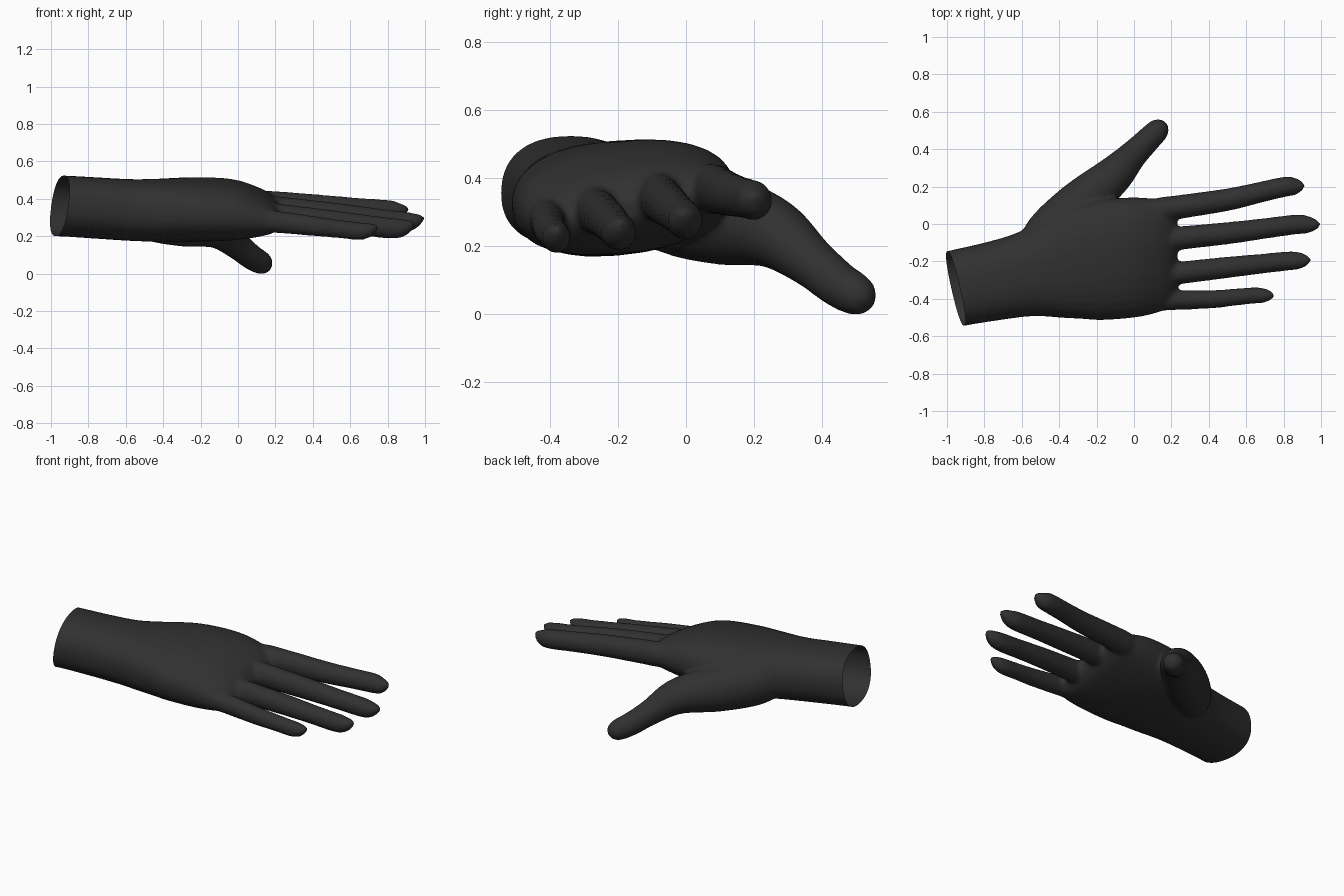
import bpy, bmesh, math
from mathutils import Vector

if "Cube" in bpy.data.objects:
    bpy.data.objects.remove(bpy.data.objects["Cube"])

SIDES = 28


def spline(keys, steps=6):
    """Catmull-Rom through rows of (x, y, z, half width, half height, roll)."""
    keys = [Vector(k) for k in keys]
    ext = [keys[0]] + keys + [keys[-1]]
    rows = []
    for a, b, c, d in zip(ext, ext[1:], ext[2:], ext[3:]):
        for i in range(steps):
            t = i / steps
            rows.append(0.5 * (2 * b + (c - a) * t + (2 * a - 5 * b + 4 * c - d) * t * t
                               + (3 * b - a - 3 * c + d) * t ** 3))
    return rows + [keys[-1]]


def loft(bm, keys, power=1.0):
    """Closed tube with elliptical (or boxier) rings along a path."""
    rows = spline(keys)
    pts = [Vector(r[:3]) for r in rows]
    rings = []
    for i, r in enumerate(rows):
        tan = (pts[min(i + 1, len(pts) - 1)] - pts[max(i - 1, 0)]).normalized()
        side = Vector((0, 0, 1)).cross(tan).normalized()
        up = tan.cross(side)
        side, up = (side * math.cos(r[5]) + up * math.sin(r[5]),
                    up * math.cos(r[5]) - side * math.sin(r[5]))
        ring = []
        for k in range(SIDES):
            a = math.tau * k / SIDES
            c, s = math.cos(a), math.sin(a)
            c = math.copysign(abs(c) ** power, c)
            s = math.copysign(abs(s) ** power, s)
            ring.append(bm.verts.new(pts[i] + side * c * max(r[3], .004) + up * s * max(r[4], .004)))
        rings.append(ring)
    for p, q in zip(rings, rings[1:]):
        for k in range(SIDES):
            j = (k + 1) % SIDES
            bm.faces.new((p[k], p[j], q[j], q[k]))
    bm.faces.new(rings[0][::-1])
    bm.faces.new(rings[-1])


bm = bmesh.new()

# forearm, wrist and palm
loft(bm, [(-1.10, -.38, .372, .205, .165, 0),
          (-.955, -.345, .372, .205, .163, 0),
          (-.75, -.305, .36, .212, .164, 0),
          (-.58, -.27, .35, .228, .165, .03),
          (-.42, -.235, .348, .275, .168, .06),
          (-.25, -.20, .352, .318, .168, .10),
          (-.05, -.182, .352, .325, .158, .14),
          (.08, -.17, .34, .315, .128, .17),
          (.18, -.162, .325, .29, .085, .19),
          (.23, -.16, .32, .25, .03, .19)], .86)

# thumb with its base muscle
loft(bm, [(-.60, -.16, .34, .05, .07, 0),
          (-.48, -.05, .32, .11, .13, 0),
          (-.30, .10, .29, .125, .135, 0),
          (-.12, .25, .25, .105, .105, 0),
          (-.01, .365, .165, .078, .075, 0),
          (.07, .445, .10, .068, .068, 0),
          (.125, .50, .067, .062, .062, 0),
          (.155, .53, .05, .042, .042, 0),
          (.168, .543, .042, .004, .004, 0)])


def finger(base, mid, end, tip, w):
    """Finger from knuckle to nail; the points are on the centre line."""
    b, m, e, t = map(Vector, (base, mid, end, tip))
    pre = b + (b - m).normalized() * .27 + Vector((0, 0, -.005))
    row = lambda p, s, h: (*p, w * s, w * h, 0)
    d = t - e
    loft(bm, [row(pre, .6, .6), row(b.lerp(pre, .5), 1.08, 1.2), row(b, 1.06, 1.2),
              row(m, 1, 1.08), row(m.lerp(e, .55), .93, 1.0), row(e, .9, .98),
              row(e + d * .45, .82, .85),
              row(e + d * .8 + Vector((0, 0, .012)), .5, .48),
              row(t + Vector((0, 0, .02)), .08, .08)])


# index, middle, ring and little finger
finger((.25, .092, .375), (.50, .13, .362), (.80, .198, .345), (.915, .205, .34), .060)
finger((.25, -.075, .348), (.52, -.047, .325), (.86, -.003, .287), (1.0, -.003, .29), .059)
finger((.24, -.262, .312), (.50, -.232, .288), (.82, -.198, .252), (.95, -.193, .26), .057)
finger((.22, -.408, .285), (.42, -.402, .262), (.64, -.382, .237), (.755, -.382, .245), .049)

# fuse the parts into one skin
bmesh.ops.recalc_face_normals(bm, faces=bm.faces)
raw = bpy.data.meshes.new("hand_parts")
bm.to_mesh(raw)
bm.free()
source = bpy.data.objects.new("hand_parts", raw)
bpy.context.collection.objects.link(source)
remesh = source.modifiers.new("fuse", "REMESH")
remesh.mode = "VOXEL"
remesh.voxel_size = .012
smooth = source.modifiers.new("soften", "SMOOTH")
smooth.factor = .5
smooth.iterations = 9
bpy.context.view_layer.update()
skin = bpy.data.meshes.new_from_object(source.evaluated_get(bpy.context.evaluated_depsgraph_get()))
bpy.data.objects.remove(source)

# cut the forearm open with a slanted plane
bm = bmesh.new()
bm.from_mesh(skin)
bmesh.ops.bisect_plane(bm, geom=bm.verts[:] + bm.edges[:] + bm.faces[:],
                       plane_co=(-.953, -.345, .372), plane_no=(-.97, -.22, .14),
                       clear_outer=True)
bm.to_mesh(skin)
bm.free()

hand = bpy.data.objects.new("hand", skin)
bpy.context.collection.objects.link(hand)
mat = bpy.data.materials.new("dark_skin")
mat.diffuse_color = (.03, .03, .03, 1)
mat.use_nodes = True
mat.node_tree.nodes["Principled BSDF"].inputs["Base Color"].default_value = mat.diffuse_color
skin.materials.clear()
skin.materials.append(mat)
for p in skin.polygons:
    p.use_smooth = True

# rest the thumb on the ground
low = min(v.co.z for v in skin.vertices)
for v in skin.vertices:
    v.co.z -= low
